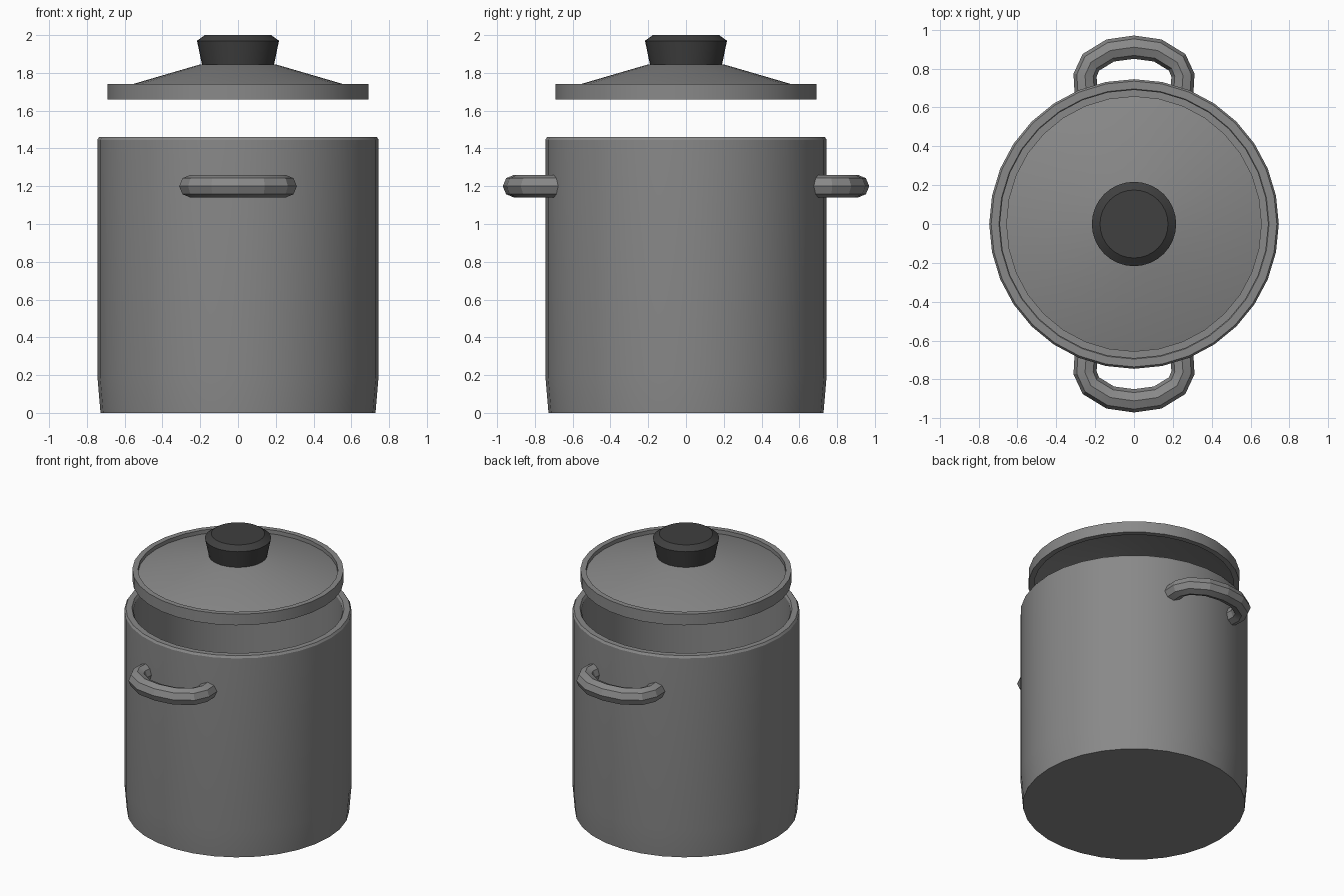
import bpy, bmesh, math
from mathutils import Vector

if "Cube" in bpy.data.objects:
    bpy.data.objects.remove(bpy.data.objects["Cube"])


def material(name, value):
    m = bpy.data.materials.new(name)
    m.diffuse_color = (value, value, value, 1)
    m.use_nodes = True
    m.node_tree.nodes["Principled BSDF"].inputs["Base Color"].default_value = m.diffuse_color
    return m


STEEL = material("grey steel", 0.25)
DARK = material("dark knob", 0.05)


def finish(bm, name, mat, angle):
    bmesh.ops.recalc_face_normals(bm, faces=bm.faces)
    me = bpy.data.meshes.new(name)
    bm.to_mesh(me)
    bm.free()
    ob = bpy.data.objects.new(name, me)
    bpy.context.collection.objects.link(ob)
    me.materials.append(mat)
    bpy.ops.object.select_all(action='DESELECT')
    ob.select_set(True)
    bpy.context.view_layer.objects.active = ob
    bpy.ops.object.shade_smooth_by_angle(angle=math.radians(angle))
    return ob


def lathe(name, profile, mat, n=32):
    """Spin an (r, z) profile that starts and ends on the axis."""
    bm = bmesh.new()
    rings = []
    for r, z in profile:
        if r == 0:
            rings.append([bm.verts.new((0, 0, z))] * n)
        else:
            rings.append([bm.verts.new((r * math.cos(math.tau * i / n),
                                        r * math.sin(math.tau * i / n), z)) for i in range(n)])
    for a, b in zip(rings, rings[1:]):
        for i in range(n):
            j = (i + 1) % n
            bm.faces.new(list(dict.fromkeys((a[i], a[j], b[j], b[i]))))
    return finish(bm, name, mat, 30)


def handle(name, side, sides=8, rad=0.06, z=1.2):
    """Octagonal tube along a flat U-shaped path."""
    half = [(0.245, 0.66), (0.252, 0.765), (0.222, 0.832), (0.122, 0.893)]
    path = half + [(0, 0.91)] + [(-x, y) for x, y in reversed(half)]
    pts = [Vector((x, side * y, z)) for x, y in path]
    bm = bmesh.new()
    rings = []
    for i, p in enumerate(pts):
        t = (pts[min(i + 1, len(pts) - 1)] - pts[max(i - 1, 0)]).normalized()
        out = t.cross(Vector((0, 0, 1)))
        rings.append([bm.verts.new(p + out * rad * math.cos(math.tau * k / sides)
                                   + Vector((0, 0, rad * math.sin(math.tau * k / sides))))
                      for k in range(sides)])
    for a, b in zip(rings, rings[1:]):
        for k in range(sides):
            j = (k + 1) % sides
            bm.faces.new((a[k], a[j], b[j], b[k]))
    bm.faces.new(rings[0])
    bm.faces.new(rings[-1])
    finish(bm, name, STEEL, 15)


# Pot body, hollow with a rounded rim
lathe("pot_body", [(0, 0), (0.728, 0), (0.745, 0.2), (0.745, 1.445), (0.735, 1.46),
                   (0.695, 1.46), (0.685, 1.445), (0.685, 0.06), (0, 0.06)], STEEL)

# Floating lid with a raised outer lip and hollow underside
lathe("lid", [(0, 1.845), (0.2, 1.845), (0.655, 1.712), (0.655, 1.74), (0.692, 1.74),
              (0.692, 1.66), (0.655, 1.66), (0.655, 1.685), (0.2, 1.815), (0, 1.815)], STEEL)

# Flared knob
lathe("lid_knob", [(0, 1.84), (0.19, 1.84), (0.217, 1.97), (0.175, 2.0), (0, 2.0)], DARK)

# Two side handles
handle("front_handle", -1)
handle("back_handle", 1)
